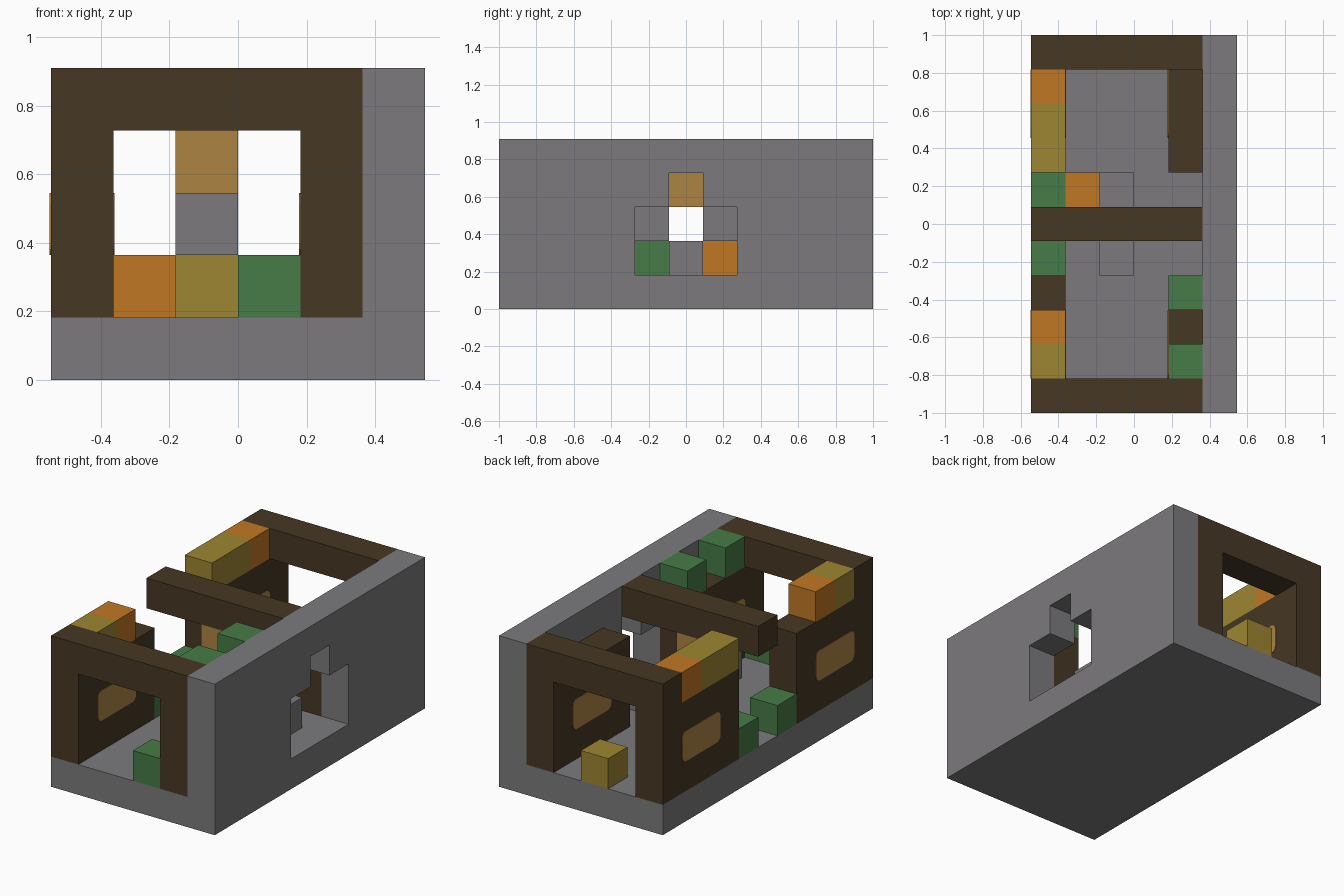
import bpy, bmesh
from mathutils import Vector

if "Cube" in bpy.data.objects:
    bpy.data.objects.remove(bpy.data.objects["Cube"], do_unlink=True)

U = 2 / 11                                   # one block
ORIGIN = Vector((-3 * U, -5.5 * U, 0))


def material(name, rgb):
    """Flat material from 0-255 screen values, stored as linear."""
    lin = [((c / 255 + 0.055) / 1.055) ** 2.4 for c in rgb] + [1]
    m = bpy.data.materials.new(name)
    m.use_nodes = True
    m.diffuse_color = lin
    m.node_tree.nodes["Principled BSDF"].inputs["Base Color"].default_value = lin
    return m


STONE = material("grey stone", (124, 122, 125))
TIMBER = material("dark timber", (70, 56, 36))
ORANGE = material("orange", (193, 119, 37))
OLIVE = material("olive yellow", (157, 134, 50))
GREEN = material("leaf green", (71, 123, 70))
TAN = material("warm tan", (174, 132, 66))


def box(name, start, size, mat, chamfer=0):
    """Box given in block units; chamfer rounds the edges running along x."""
    start, size = Vector(start) * U, Vector(size) * U
    bm = bmesh.new()
    bmesh.ops.create_cube(bm, size=1)
    for v in bm.verts:
        v.co = Vector((p * s for p, s in zip(v.co, size)))
    if chamfer:
        edges = [e for e in bm.edges
                 if abs(e.verts[0].co.x - e.verts[1].co.x) > size.x / 2]
        bmesh.ops.bevel(bm, geom=edges, offset=chamfer, segments=3,
                        profile=0.5, affect='EDGES')
    mesh = bpy.data.meshes.new(name)
    bm.to_mesh(mesh)
    bm.free()
    mesh.materials.append(mat)
    ob = bpy.data.objects.new(name, mesh)
    ob.location = ORIGIN + start + size / 2
    bpy.context.scene.collection.objects.link(ob)
    return ob


def cut(target, cutter):
    """Subtract a temporary box from the target."""
    mod = target.modifiers.new("opening", 'BOOLEAN')
    mod.operation, mod.solver, mod.object = 'DIFFERENCE', 'EXACT', cutter
    cutter.hide_render = True
    bpy.context.view_layer.objects.active = target
    bpy.ops.object.modifier_apply(modifier=mod.name)
    bpy.data.objects.remove(cutter, do_unlink=True)


# Stone floor and tall stone wall with a stepped opening
box("floor", (0, 0, 0), (5, 11, 1), STONE)
wall = box("stone_wall", (5, 0, 0), (1, 11, 5), STONE)
cut(wall, box("wide_cutter", (4.5, 4, 1), (2, 3, 2), STONE))
cut(wall, box("top_cutter", (4.5, 5, 2.5), (2, 1, 1.5), STONE))

# Timber end frames
for end, j in (("front", 0), ("back", 10)):
    box(end + "_lintel", (0, j, 4), (5, 1, 1), TIMBER)
    for side, i in (("right", 0), ("left", 4)):
        box(f"{end}_{side}_post", (i, j, 1), (1, 1, 3), TIMBER)

# Timber side panels with window panes showing on both faces
T = 0.02
for side, i in (("right", 0), ("left", 4)):
    for end, j, w in (("front", 1, 1), ("back", 7, 8)):
        box(f"{end}_{side}_panel", (i, j, 1), (1, 3, 3), TIMBER)
        for face, x in (("outer", i - T), ("inner", i + 1)):
            if side == "left":
                if face == "inner":
                    continue            # this face lies against the stone wall
            box(f"{end}_{side}_{face}_window", (x, w, 2), (T, 2, 1), TAN, 0.035)

# Middle beam and the lamp hanging below it
box("middle_beam", (0, 5, 4), (5, 1, 1), TIMBER)
box("hanging_lamp", (2, 5, 3), (1, 1, 1), TAN)

# Coloured blocks on top of the panels
box("front_right_olive_cap", (0, 1, 4), (1, 1, 1), OLIVE)
box("front_right_orange_cap", (0, 2, 4), (1, 1, 1), ORANGE)
box("back_right_olive_cap", (0, 7, 4), (1, 2, 1), OLIVE)
box("back_right_orange_cap", (0, 9, 4), (1, 1, 1), ORANGE)
for j in (1, 3):
    box(f"left_green_cap_{j}", (4, j, 4), (1, 1, 1), GREEN)

# Blocks standing on the floor
box("front_door_bush", (3, 0, 1), (1, 1, 1), GREEN)
box("back_door_block", (2, 10, 1), (1, 1, 1), OLIVE)
box("inner_orange_block", (1, 6, 1), (1, 1, 1), ORANGE)
box("wall_step", (4, 5, 1), (1, 1, 1), STONE)
for name, j in (("front", 4), ("back", 6)):
    box(name + "_side_bush", (0, j, 1), (1, 1, 1), GREEN)
    box(name + "_stone_block", (2, j, 2), (1, 1, 1), STONE)
